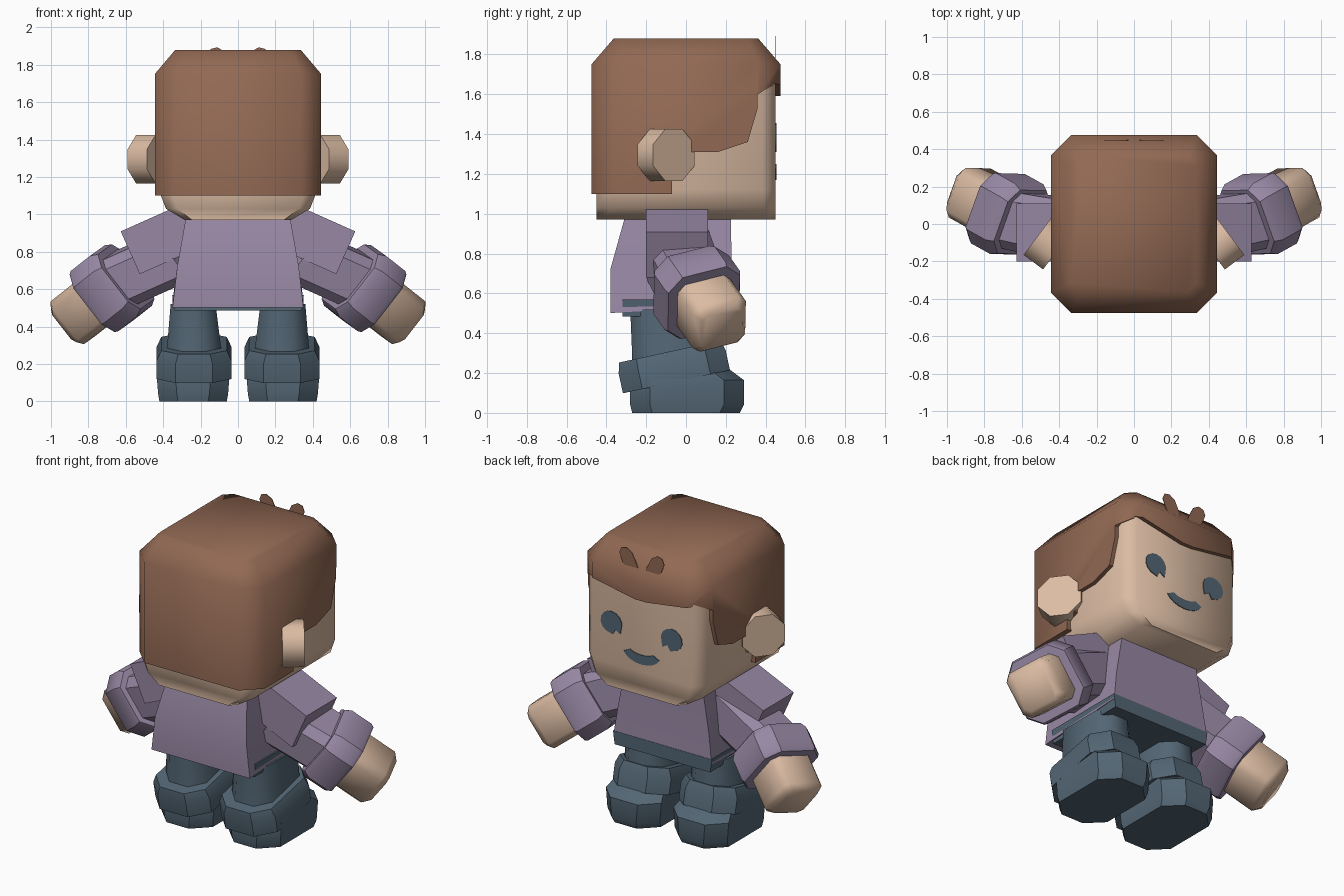
import bpy, bmesh, math
from mathutils import Vector as V

if "Cube" in bpy.data.objects:
    bpy.data.objects.remove(bpy.data.objects["Cube"])

def material(name, rgb):
    m = bpy.data.materials.new(name)
    m.diffuse_color = (*rgb, 1)
    m.use_nodes = True
    m.node_tree.nodes["Principled BSDF"].inputs["Base Color"].default_value = m.diffuse_color
    return m

HAIR = material("brown_hair", (0.285, 0.14, 0.087))
SKIN = material("skin", (0.71, 0.50, 0.365))
SHIRT = material("lavender_shirt", (0.31, 0.245, 0.37))
SLATE = material("slate_blue", (0.087, 0.133, 0.175))
X, Y, Z = V((1, 0, 0)), V((0, 1, 0)), V((0, 0, 1))

def ring(c, hu, hv, ch=0.0, u=X, v=Y):
    """Rectangle with cut corners around c, spanned by u and v."""
    if ch:
        p = [(hu, -hv + ch), (hu, hv - ch), (hu - ch, hv), (-hu + ch, hv),
             (-hu, hv - ch), (-hu, -hv + ch), (-hu + ch, -hv), (hu - ch, -hv)]
    else:
        p = [(hu, -hv), (hu, hv), (-hu, hv), (-hu, -hv)]
    return [V(c) + u * a + v * b for a, b in p]

def loft(name, rings, mat, side=1, angle=50):
    """Closed skin through rings; side=-1 mirrors across x."""
    bm = bmesh.new()
    rows = [[bm.verts.new((p.x * side, p.y, p.z)) for p in r] for r in rings]
    n = len(rows[0])
    for a, b in zip(rows, rows[1:]):
        for i in range(n):
            j = (i + 1) % n
            bm.faces.new((a[i], a[j], b[j], b[i]))
    bm.faces.new(rows[0])
    bm.faces.new(rows[-1])
    bmesh.ops.recalc_face_normals(bm, faces=bm.faces)
    me = bpy.data.meshes.new(name)
    bm.to_mesh(me)
    bm.free()
    me.materials.append(mat)
    ob = bpy.data.objects.new(name, me)
    bpy.context.collection.objects.link(ob)
    smooth(ob, angle)
    return ob

def smooth(ob, angle):
    bpy.ops.object.select_all(action='DESELECT')
    ob.select_set(True)
    bpy.context.view_layer.objects.active = ob
    bpy.ops.object.shade_smooth_by_angle(angle=math.radians(angle))

def block(c, d, u, v, sections):
    """Rings along d: (offset, half u, half v, corner cut)."""
    return [ring(V(c) + d * t, a, b, ch, u, v) for t, a, b, ch in sections]

def plate(name, pts, y, mat, side=1, thick=0.006):
    return loft(name, [[V((x, yy, z)) for x, z in pts] for yy in (y - thick, y)], mat, side, 20)

# Head with a tapered chin
loft("head", [ring((0, 0, z), hx, 0.45, ch) for z, hx, ch in
              [(0.97, 0.285, 0.04), (1.03, 0.385, 0.06), (1.12, 0.42, 0.065), (1.75, 0.42, 0.065)]], SKIN)

# Hair block, cut open along the sides and under the fringe
hair = loft("hair", [ring((0, 0, 1.10), 0.445, 0.475, 0.11), ring((0, 0, 1.75), 0.445, 0.475, 0.11),
                     ring((0, 0, 1.88), 0.335, 0.363, 0.05)], HAIR)
side_line = [(-0.07, 1.0), (-0.07, 1.17), (-0.005, 1.19), (-0.005, 1.31), (0.16, 1.31), (0.31, 1.36),
             (0.36, 1.53), (0.36, 1.60), (0.448, 1.65), (0.448, 1.0)]
fringe = [(-0.6, 1.0), (-0.6, 1.65), (-0.4, 1.64), (-0.05, 1.59), (0.03, 1.59), (0.4, 1.66), (0.6, 1.67), (0.6, 1.0)]
cutters = [loft("hair_side_cutter", [[V((x, y, z)) for y, z in side_line] for x in (-0.7, 0.7)], HAIR),
           loft("hair_fringe_cutter", [[V((x, y, z)) for x, z in fringe] for y in (0.44, 0.6)], HAIR)]
for c in cutters:
    bpy.ops.object.select_all(action='DESELECT')
    bpy.context.view_layer.objects.active = hair
    m = hair.modifiers.new("cut", 'BOOLEAN')
    m.operation, m.solver, m.object = 'DIFFERENCE', 'EXACT', c
    c.hide_render = True
    bpy.ops.object.modifier_apply(modifier=m.name)
for c in cutters:
    bpy.data.objects.remove(c)
smooth(hair, 50)

# Smile
arc = [math.radians(200 + 140 * i / 8) for i in range(9)]
smile = [(0.135 * math.cos(a), 1.255 + 0.085 * math.sin(a)) for a in arc]
smile += [(0.085 * math.cos(a), 1.26 + 0.03 * math.sin(a)) for a in reversed(arc)]
plate("mouth", smile, 0.455, SLATE)

# Torso and hips
tilt = V((0, 1, 0.06))
loft("shirt_body", [ring((0, -0.07, 0.52), 0.35, 0.31, 0, X, tilt), ring((0, -0.075, 0.72), 0.325, 0.305),
                    ring((0, -0.042, 0.975), 0.28, 0.267)], SHIRT, angle=30)
loft("hips", [ring((0, -0.04, 0.485), 0.34, 0.28), ring((0, -0.04, 0.57), 0.352, 0.28)], SLATE, angle=30)

# Arm axes: outward-down, sideways, up
D = V((0.72, 0.40, -0.57)).normalized()
W = V((-0.35, 1, 0.25)).normalized()
W = (W - D * W.dot(D)).normalized()
U = W.cross(D)
S = V((math.cos(0.42), 0, -math.sin(0.42)))
SU = V((math.sin(0.42), 0, math.cos(0.42)))
CUFF = V((0.67, 0.05, 0.61))
N = V((0.8, 0.6, 0))
T = V((-0.6, 0.8, 0))

for side, tag in ((1, "right"), (-1, "left")):
    # Eye with a notch at the bottom
    eye = [(0.215 + 0.075 * math.cos(a), 1.385 + 0.07 * math.sin(a))
           for a in [math.radians(-60 + 255 * i / 10) for i in range(11)]]
    eye += [(0.15, 1.325), (0.185, 1.345), (0.205, 1.31)]
    plate(tag + "_eye", eye, 0.455, SLATE, side)

    # Leaf-shaped tuft on top of the fringe
    tuft = [(0.0, 1.70), (0.075, 1.73), (0.135, 1.79), (0.16, 1.85), (0.145, 1.885),
            (0.11, 1.893), (0.07, 1.87), (0.035, 1.80)]
    plate(tag + "_hair_tuft", tuft, 0.45, HAIR, side, 0.004)

    # Ear
    loft(tag + "_ear", block((0.512, -0.061, 1.295), N, T, Z,
         [(-0.13, 0.13, 0.13, 0.076), (0, 0.13, 0.13, 0.076)]), SKIN, side)

    # Shoulder, sleeve, cuff and hand
    loft(tag + "_shoulder", block((0.43, -0.045, 0.86), S, SU, Y,
         [(-0.22, 0.125, 0.155, 0), (0.16, 0.125, 0.155, 0)]), SHIRT, side, 30)
    loft(tag + "_sleeve", [ring((0.29, -0.045, 0.80), 0.15, 0.17, 0.05, U, W),
         ring(CUFF - D * 0.08, 0.15, 0.16, 0.05, U, W)], SHIRT, side, 30)
    loft(tag + "_cuff", block(CUFF, D, U, W,
         [(-0.10, 0.185, 0.185, 0.07), (-0.06, 0.205, 0.205, 0.08),
          (0.08, 0.205, 0.205, 0.08), (0.10, 0.195, 0.195, 0.075)]), SHIRT, side, 35)
    loft(tag + "_hand", block(CUFF + D * 0.2, D, U, W,
         [(-0.14, 0.145, 0.145, 0.04), (0.09, 0.145, 0.145, 0.04), (0.13, 0.11, 0.11, 0.03)]), SKIN, side)

    # Leg, slanted trouser cuff and shoe
    loft(tag + "_leg", [ring((0.235, -0.05, 0.15), 0.15, 0.23, 0.08),
         ring((0.235, -0.05, 0.28), 0.145, 0.22, 0.08), ring((0.24, -0.06, 0.52), 0.12, 0.22, 0.07)], SLATE, side)
    V1, D1 = V((0, 0.977, 0.212)), V((0, -0.212, 0.977))
    loft(tag + "_trouser_cuff", block((0.235, -0.065, 0.235), D1, X, V1,
         [(-0.08, 0.2, 0.275, 0.1), (0.02, 0.2, 0.275, 0.1), (0.075, 0.175, 0.262, 0.09)]), SLATE, side, 35)
    shoe = [(0, 0.0, 0.18, 0.27), (0.04, 0.005, 0.187, 0.285), (0.165, 0.005, 0.197, 0.285), (0.24, -0.035, 0.16, 0.225)]
    loft(tag + "_shoe", [ring((0.24, y, z), hx, hy, 0.1) for z, y, hx, hy in shoe], SLATE, side, 35)
